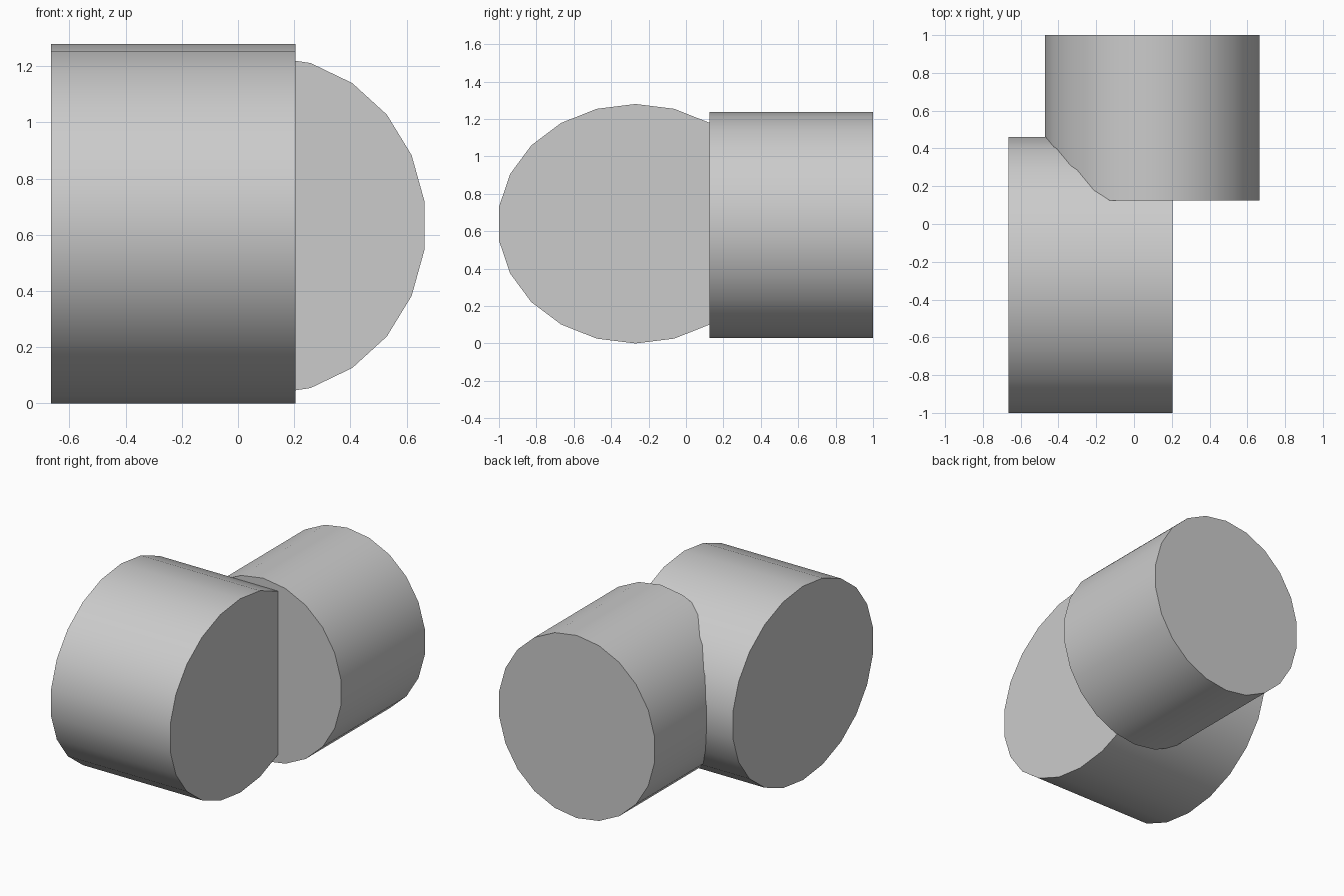
import bpy
import math
from mathutils import Matrix, Vector

default = bpy.data.objects.get("Cube")
if default:
    bpy.data.objects.remove(default, do_unlink=True)

SIDES = 22

# Single grey material
grey = bpy.data.materials.new("light_grey")
grey.use_nodes = True
colour = (0.6, 0.6, 0.6, 1)
grey.diffuse_color = colour
grey.node_tree.nodes["Principled BSDF"].inputs["Base Color"].default_value = colour


def oval_cylinder(name, centre, across, half_height, length, axis):
    """Oval cylinder lying along X or Y, with one corner at the very top."""
    bpy.ops.mesh.primitive_cylinder_add(vertices=SIDES, radius=1, depth=1)
    obj = bpy.context.object
    obj.name = obj.data.name = name
    # Lay the cylinder on its side so that a corner points up
    obj.data.transform(Matrix.Rotation(math.pi / 2, 4, "X"))
    if axis == "X":
        obj.data.transform(Matrix.Rotation(math.pi / 2, 4, "Z"))
        size = (length, across, half_height)
    else:
        size = (across, length, half_height)
    obj.data.transform(Matrix.Diagonal(Vector(size)).to_4x4())
    obj.location = centre
    obj.data.materials.append(grey)
    bpy.ops.object.shade_smooth_by_angle(angle=math.radians(30))
    return obj


# Large cylinder lying across the front
oval_cylinder("front_cylinder", (-0.23, -0.27, 0.64), 0.737, 0.64, 0.87, "X")

# Smaller cylinder pointing to the back
oval_cylinder("back_cylinder", (0.097, 0.5625, 0.633), 0.573, 0.603, 0.875, "Y")
